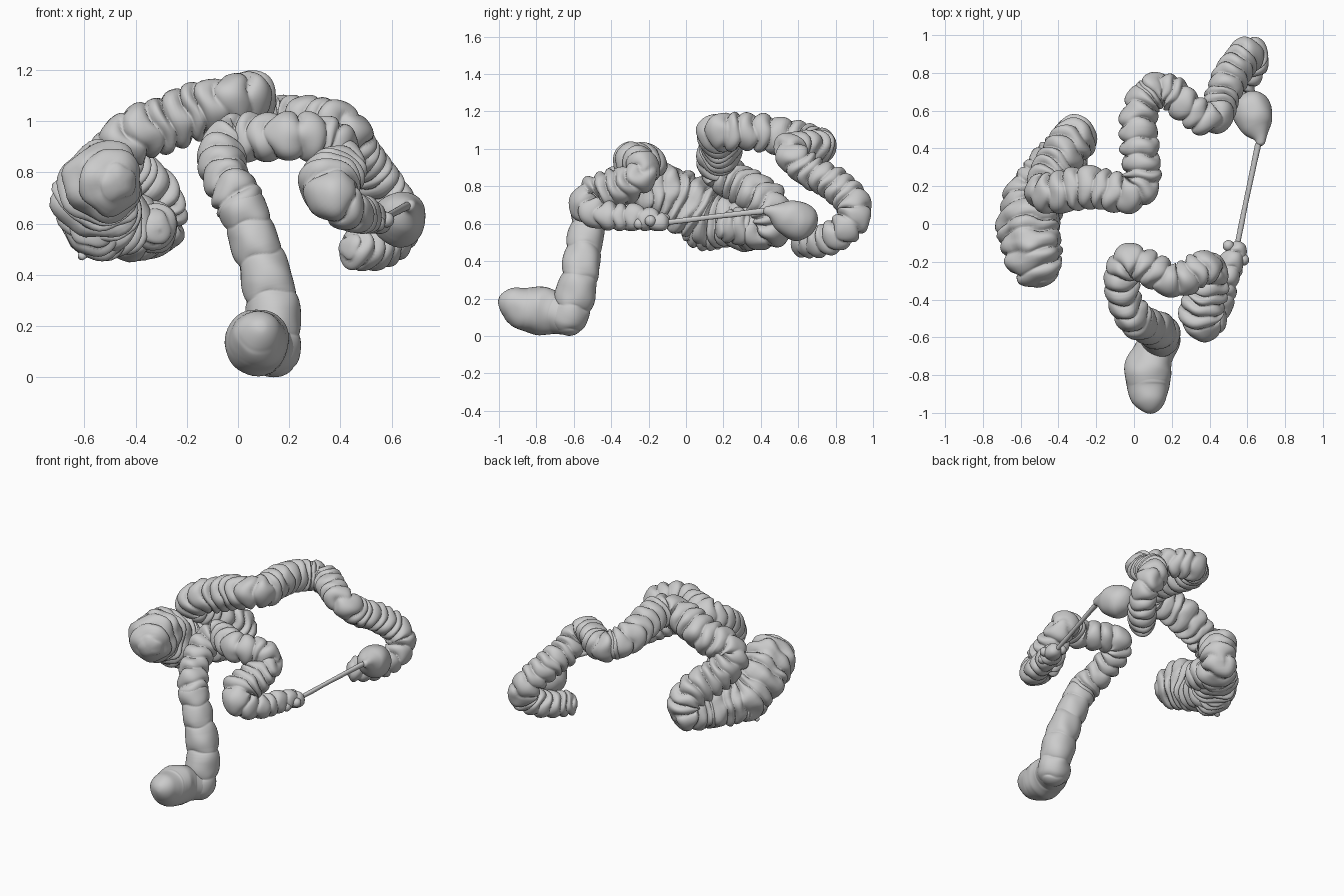
import bpy, math, random
from mathutils import Vector, noise

random.seed(4)
SIDES, STEP = 40, 0.0045


def sample(points):
    """Catmull-Rom path through (x, y, z, radius), resampled evenly."""
    p = [Vector(q) for q in points]
    p = [2 * p[0] - p[1]] + p + [2 * p[-1] - p[-2]]
    dense = []
    for a, b, c, d in zip(p, p[1:], p[2:], p[3:]):
        for i in range(150):
            t = i / 150
            dense.append(0.5 * (2 * b + (c - a) * t + (2 * a - 5 * b + 4 * c - d) * t * t
                                + (3 * b - a - 3 * c + d) * t ** 3))
    dense.append(p[-2])
    out, travelled = [dense[0]], 0
    for a, b in zip(dense, dense[1:]):
        travelled += (b - a).to_3d().length
        if travelled >= STEP:
            out.append(b)
            travelled -= STEP
    return out


def tube(name, points, pitch=0.068, depth=0.42, lobes=0.05, lump=0.1):
    """Tube with pouches separated by creases and three soft lengthwise bands."""
    path = sample(points)
    n = len(path)
    total = (n - 1) * STEP
    pos = [q.to_3d() for q in path]
    # crease positions with irregular spacing
    creases, s = [-0.06], -0.06
    while s < total + 0.2:
        s += pitch * random.uniform(0.7, 1.3)
        creases.append(s)
    verts, faces = [], []
    side = None
    for i in range(n):
        tan = (pos[min(i + 2, n - 1)] - pos[max(i - 2, 0)]).normalized()
        if side is None:
            side = tan.orthogonal()
        side = (side - tan * side.dot(tan)).normalized()
        up = tan.cross(side)
        s, r = i * STEP, max(path[i][3], 0.008)
        edge = min(s, total - s) + 0.002
        cap = math.sqrt(max(0.0, 1 - (1 - min(edge / (r * 0.7), 1)) ** 2))
        for k in range(SIDES):
            a = math.tau * k / SIDES
            d = side * math.cos(a) + up * math.sin(a)
            # creases wander around the tube
            w = s + 0.03 * noise.noise((pos[i] + d * r) * 7) + 0.006 * math.sin(3 * a)
            j = 0
            while j < len(creases) - 2 and creases[j + 1] < w:
                j += 1
            f = min(max((w - creases[j]) / (creases[j + 1] - creases[j]), 0), 1)
            pouch = math.sin(math.pi * f) ** 0.5
            band = math.cos(3 * a + 1.5 * s)
            cut = depth * (0.7 + 0.3 * band)
            rad = r * cap * (1.0 + 0.16 * depth - cut * (1 - pouch) + lobes * band
                             + lump * noise.noise((pos[i] + d * r) * 11))
            verts.append(pos[i] + d * rad)
    for i in range(n - 1):
        for k in range(SIDES):
            m = (k + 1) % SIDES
            faces.append((i * SIDES + k, i * SIDES + m, (i + 1) * SIDES + m, (i + 1) * SIDES + k))
    faces.append(tuple(reversed(range(SIDES))))
    faces.append(tuple(range((n - 1) * SIDES, n * SIDES)))
    mesh = bpy.data.meshes.new(name)
    mesh.from_pydata(verts, [], faces)
    mesh.shade_smooth()
    ob = bpy.data.objects.new(name, mesh)
    bpy.context.collection.objects.link(ob)
    return ob


# Rectum pouch and the rising column
tube("rectum", [(.09, -1.0, .20, .04), (.085, -.94, .18, .085), (.075, -.87, .15, .115),
                (.075, -.78, .135, .127), (.1, -.70, .12, .112), (.14, -.63, .105, .095),
                (.145, -.57, .11, .07)],
     pitch=.25, depth=.04, lobes=.02, lump=.08)
tube("rectal_column", [(.14, -.65, .005, .08), (.14, -.63, .09, .10), (.14, -.585, .24, .104),
                       (.115, -.56, .38, .10), (.065, -.535, .53, .094), (.02, -.515, .65, .094),
                       (-.01, -.49, .72, .085)],
     pitch=.13, depth=.2, lobes=.03, lump=.08)

# Sigmoid loop folding back to the narrow stretch
tube("sigmoid_colon", [(.035, -.52, .60, .085), (-.005, -.49, .71, .092), (-.05, -.40, .79, .088),
                       (-.065, -.27, .88, .09), (-.01, -.20, .93, .092), (.10, -.25, .935, .09),
                       (.22, -.30, .94, .09), (.34, -.25, .925, .09), (.40, -.23, .87, .085),
                       (.39, -.34, .80, .10), (.355, -.46, .755, .115), (.375, -.52, .70, .10),
                       (.435, -.46, .65, .08), (.475, -.34, .635, .07), (.51, -.22, .63, .065),
                       (.545, -.14, .61, .05), (.55, -.09, .61, .03)])
for i, (x, y, z) in enumerate([(.50, -.115, .625), (.58, -.19, .615), (.545, -.25, .60)]):
    bpy.ops.mesh.primitive_uv_sphere_add(segments=20, ring_count=12, radius=.03, location=(x, y, z))
    bpy.context.object.name = f"fold_bump_{i}"
    bpy.ops.object.shade_smooth()

# Collapsed thin link
tube("narrow_link", [(.545, -.12, .605, .014), (.60, .15, .638, .014), (.66, .43, .67, .016)],
     pitch=.5, depth=0, lobes=.05, lump=.1)

# Smooth bulb after the link
tube("bulb", [(.67, .415, .672, .018), (.668, .455, .665, .035), (.65, .51, .645, .08),
              (.635, .57, .625, .102), (.615, .63, .60, .10), (.59, .68, .57, .07)],
     pitch=.4, depth=.03, lobes=.03, lump=.06)

# Descending colon, up to the back corner and over to the transverse part
tube("descending_colon", [(.42, .59, .51, .075), (.48, .65, .50, .083), (.56, .75, .515, .085),
                          (.625, .85, .575, .085), (.61, .905, .66, .09), (.56, .86, .745, .09),
                          (.505, .77, .82, .09), (.46, .66, .88, .09), (.435, .575, .95, .085),
                          (.37, .56, 1.0, .085), (.28, .62, 1.015, .085), (.20, .69, 1.01, .09),
                          (.12, .71, 1.015, .092), (.05, .64, 1.035, .095)])

# Transverse colon and the limb running down to the back
tube("transverse_colon", [(.12, .71, 1.015, .09), (.05, .64, 1.035, .095), (.025, .52, 1.065, .098),
                          (.035, .36, 1.09, .10), (.04, .22, 1.09, .10), (-.03, .16, 1.08, .10),
                          (-.15, .18, 1.045, .105), (-.28, .19, .995, .11), (-.40, .165, .945, .105),
                          (-.475, .175, .885, .10), (-.44, .28, .81, .105), (-.365, .39, .74, .112),
                          (-.315, .45, .66, .112), (-.325, .45, .58, .11), (-.38, .36, .58, .12),
                          (-.46, .26, .60, .12)])

# Wide ascending part and its blunt sac
tube("ascending_colon", [(-.34, .43, .585, .10), (-.38, .36, .585, .125), (-.45, .27, .60, .135),
                         (-.525, .15, .62, .15), (-.55, .02, .69, .16), (-.54, -.10, .75, .158),
                         (-.515, -.20, .765, .145), (-.46, -.325, .755, .095)],
     pitch=.075, depth=.3, lump=.16)
# Folds along the inside and underside of the ascending part, and the small tail
tube("inner_fold", [(-.32, .16, .60, .06), (-.33, .23, .585, .09), (-.35, .36, .59, .11)],
     pitch=.06, depth=.3)
tube("lower_fold", [(-.57, -.02, .60, .08), (-.56, .08, .575, .11), (-.50, .22, .57, .11)],
     pitch=.06, depth=.3)
tube("small_tail", [(-.57, .12, .50, .02), (-.60, .10, .48, .018), (-.62, .09, .465, .014)],
     pitch=.04, depth=.2)
